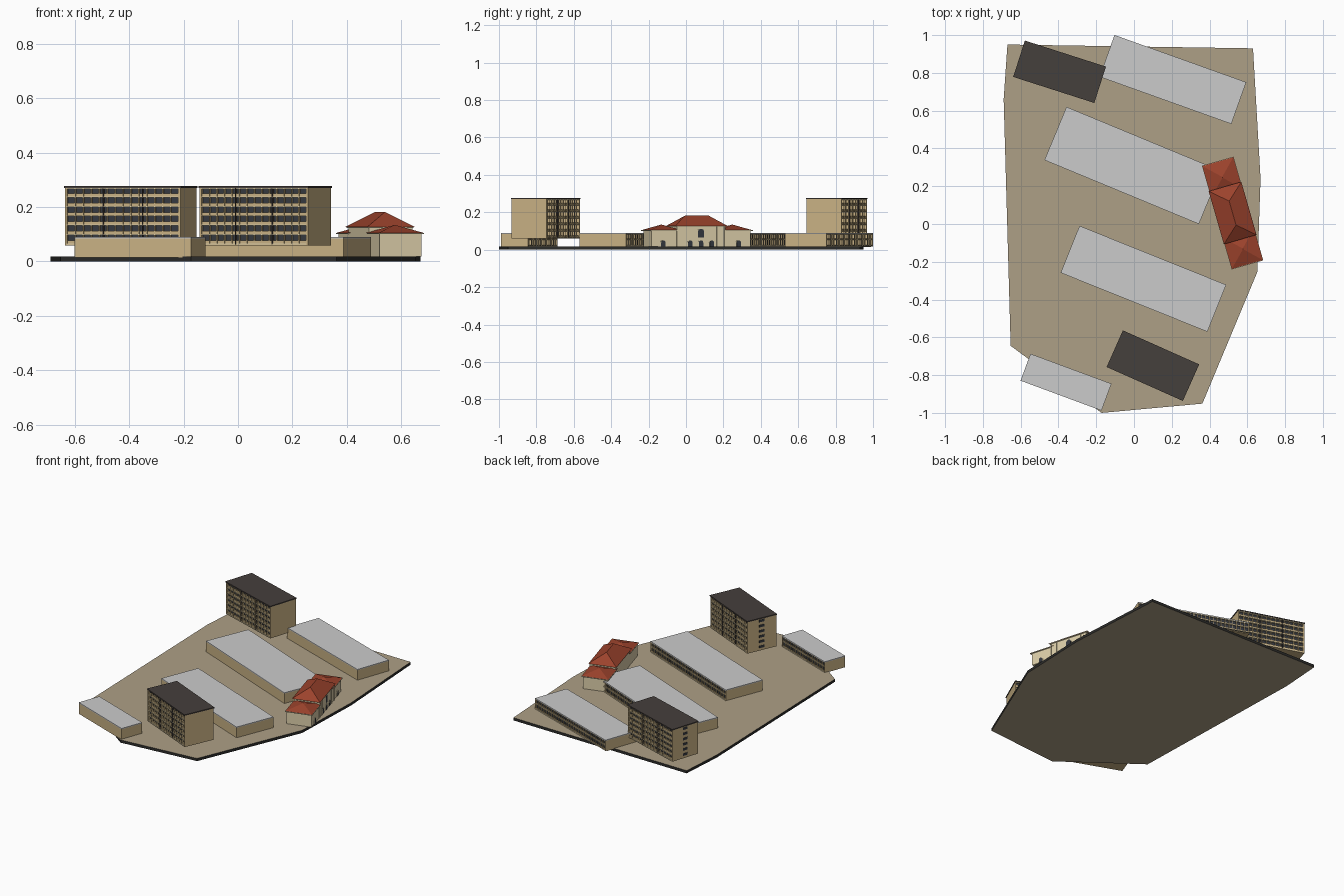
import bpy, bmesh, math
from mathutils import Matrix, Vector

if "Cube" in bpy.data.objects:
    bpy.data.objects.remove(bpy.data.objects["Cube"])


def material(name, r, g, b):
    m = bpy.data.materials.new(name)
    m.diffuse_color = (r, g, b, 1)
    m.use_nodes = True
    m.node_tree.nodes["Principled BSDF"].inputs["Base Color"].default_value = m.diffuse_color
    return m


TAN = material("tan_wall", 0.58, 0.44, 0.23)
CREAM = material("cream_trim", 0.72, 0.62, 0.40)
GLASS = material("dark_glass", 0.035, 0.04, 0.05)
GREY = material("grey_roof", 0.57, 0.57, 0.54)
DARK = material("dark_roof", 0.06, 0.05, 0.045)
EARTH = material("ground_tan", 0.42, 0.35, 0.24)
EDGE = material("ground_edge", 0.025, 0.025, 0.023)
RED = material("red_tile", 0.33, 0.055, 0.025)
G = 0.018  # ground level


def add(name, bm, mats, frame=Matrix()):
    bmesh.ops.recalc_face_normals(bm, faces=bm.faces)
    me = bpy.data.meshes.new(name)
    bm.to_mesh(me)
    bm.free()
    for m in mats:
        me.materials.append(m)
    ob = bpy.data.objects.new(name, me)
    ob.matrix_world = frame
    bpy.context.collection.objects.link(ob)
    return ob


def boxes(name, frame, mat, items):
    """One object made of boxes given as (x0, x1, y0, y1, z0, z1)."""
    bm = bmesh.new()
    for x0, x1, y0, y1, z0, z1 in items:
        m = Matrix.Translation(((x0 + x1) / 2, (y0 + y1) / 2, (z0 + z1) / 2))
        m = m @ Matrix.Diagonal((x1 - x0, abs(y1 - y0), z1 - z0, 1))
        bmesh.ops.create_cube(bm, size=1, matrix=m)
    return add(name, bm, [mat], frame)


def extrude(bm, pts, vec):
    f = bm.faces.new([bm.verts.new(p) for p in pts])
    r = bmesh.ops.extrude_face_region(bm, geom=[f], use_keep_orig=True)
    bmesh.ops.translate(bm, vec=vec,
                        verts=[v for v in r["geom"] if isinstance(v, bmesh.types.BMVert)])


def frame_at(x, y, deg):
    return Matrix.Translation((x, y, 0)) @ Matrix.Rotation(math.radians(deg), 4, 'Z')


# Ground slab: tan faces with a dark rim
outline = [(-0.67, 0.95), (0.63, 0.93), (0.67, 0.24), (0.653, -0.254),
           (0.362, -0.951), (-0.172, -1.0), (-0.653, -0.645), (-0.69, 0.66)]
bm = bmesh.new()
extrude(bm, [(x, y, 0) for x, y in outline], (0, 0, G))
bm.normal_update()
for f in bm.faces:
    f.material_index = 0 if abs(f.normal.z) > 0.5 else 1
add("ground_slab", bm, [EARTH, EDGE])


def facade(name, frame, L, y, side, z0, z1, floors, cols, depth, sill, end):
    """Recessed window front: slabs, mullions and sills in front of the glass."""
    h = (z1 - z0) / floors
    a, b = -L / 2 + end, L / 2 - end
    yi, yo = y - side * depth, y
    step = (b - a) / cols
    boxes(name + "_floor_bands", frame, CREAM,
          [(a, b, yi, yo, z0 + i * h, z0 + i * h + 0.1 * h) for i in range(floors)]
          + [(a, b, yi, yo, z1 - 0.1 * h, z1)])
    boxes(name + "_mullions", frame, TAN,
          [(a + i * step - 0.0018, a + i * step + 0.0018, yi, y - side * depth * 0.1, z0, z1)
           for i in range(1, cols)])
    boxes(name + "_sills", frame, TAN,
          [(a, b, yi, y - side * depth * 0.35, z0 + i * h, z0 + i * h + sill * h)
           for i in range(floors)])


# Low teaching blocks: plain walls, windows along the north side
def low_block(name, x, y, L, W, deg, cols):
    fr = frame_at(x, y, deg)
    top, d = 0.084, 0.008
    l, w = L / 2, W / 2
    boxes(name + "_walls", fr, TAN, [
        (-l, l, -w, w - d - 0.004, G - 0.004, top),
        (-l, -l + 0.008, w - d - 0.004, w, G, top),
        (l - 0.008, l, w - d - 0.004, w, G, top)])
    boxes(name + "_glass", fr, GLASS, [(-l + 0.008, l - 0.008, w - d - 0.004, w - d, G, top)])
    boxes(name + "_roof", fr, GREY, [(-l, l, -w, w, top, 0.09)])
    facade(name, fr, L, w, 1, G, top, 2, cols, d, 0.25, 0.008)


low_block("north_block", 0.206, 0.765, 0.741, 0.235, -19.7, 28)
low_block("upper_block", -0.007, 0.31, 0.885, 0.305, -22.5, 33)
low_block("lower_block", 0.05, -0.29, 0.837, 0.268, -21.9, 31)
low_block("south_block", -0.36, -0.8375, 0.457, 0.152, -20.3, 17)


# Raised towers: balcony grids on both long sides, window strip at the west end
def tower(name, x, y, L, W, deg):
    fr = frame_at(x, y, deg)
    z0, z1, d, e = 0.062, 0.27, 0.012, 0.008
    l, w = L / 2, W / 2
    h = (z1 - z0) / 6
    boxes(name + "_end_walls", fr, TAN, [(-l, -l + e, -w, w, z0, z1), (l - e, l, -w, w, z0, z1)])
    boxes(name + "_glass_core", fr, GLASS, [(-l + e, l - e, -w + d, w - d, z0, z1)])
    boxes(name + "_underside", fr, TAN, [(-l, l, -w, w, z0 - 0.003, z0)])
    boxes(name + "_roof", fr, DARK, [(-l - 0.003, l + 0.003, -w - 0.003, w + 0.003, z1, 0.277)])
    for side, label in ((1, "_north"), (-1, "_south")):
        facade(name + label, fr, L, side * w, side, z0, z1, 6, 14, d, 0.42, e)
        boxes(name + label + "_joints", fr, DARK,
              [(s * L - 0.0015, s * L + 0.0015, side * (w - d), side * (w + 0.001), z0, z1)
               for s in (-0.17, 0.17)])
    boxes(name + "_end_windows", fr, GLASS,
          [(-l - 0.002, -l + 0.002, -0.018, 0.018, z0 + (i + 0.4) * h, z0 + (i + 0.85) * h)
           for i in range(6)])


tower("north_tower", -0.394, 0.806, 0.445, 0.196, -17.8)
tower("south_tower", 0.1, -0.75, 0.436, 0.206, -24.0)

# Entrance hall: central hall between two lower wings
hall = frame_at(0.522, 0.058, -74)
boxes("hall_walls", hall, CREAM, [
    (-0.275, 0.275, -0.08, 0.08, G, 0.102),
    (-0.135, 0.135, -0.081, 0.081, G, 0.126)])
boxes("hall_cornices", hall, CREAM, [
    (-0.286, -0.13, -0.087, 0.087, 0.1, 0.105),
    (0.13, 0.286, -0.087, 0.087, 0.1, 0.105),
    (-0.141, 0.141, -0.087, 0.087, 0.123, 0.128)])


def hip_roof(name, cx, l, w, ridge, z0, z1):
    bm = bmesh.new()
    base = [(cx - l, -w, z0), (cx + l, -w, z0), (cx + l, w, z0), (cx - l, w, z0)]
    pts = base + [(cx - ridge, 0, z1), (cx + ridge, 0, z1)]
    bmesh.ops.convex_hull(bm, input=[bm.verts.new(p) for p in pts])
    return add(name, bm, [RED], hall)


hip_roof("hall_main_roof", 0, 0.146, 0.09, 0.066, 0.127, 0.182)
for s, label in ((-1, "north"), (1, "south")):
    hip_roof(f"hall_{label}_wing_roof", s * 0.197, 0.086, 0.085, 0.002, 0.105, 0.134)


# Arched doors and the tall central window on the east front
def arch(bm, cx, width, z0, z1, y0, y1):
    r = width / 2
    pts = [(cx - r, y0, z0), (cx + r, y0, z0)]
    pts += [(cx + r * math.cos(t * math.pi / 8), y0, z1 - r + r * math.sin(t * math.pi / 8))
            for t in range(9)]
    extrude(bm, pts, (0, y1 - y0, 0))


openings = [(x, 0.024, G, 0.05) for x in (-0.21, -0.06, 0, 0.06, 0.21)] + [(0, 0.034, 0.064, 0.112)]
bm = bmesh.new()
for cx, wd, z0, z1 in openings:
    arch(bm, cx, wd, z0, z1, 0.078, 0.0835)
add("hall_arched_openings", bm, [GLASS], hall)
bm = bmesh.new()
for cx, wd, z0, z1 in openings:
    arch(bm, cx, wd + 0.006, z0, z1 + 0.003, 0.077, 0.0825)
add("hall_arch_surrounds", bm, [CREAM], hall)
boxes("hall_pilasters", hall, CREAM,
      [(s * x - 0.003, s * x + 0.003, 0.078, 0.085, G, 0.124) for s in (-1, 1) for x in (0.09, 0.132)])
